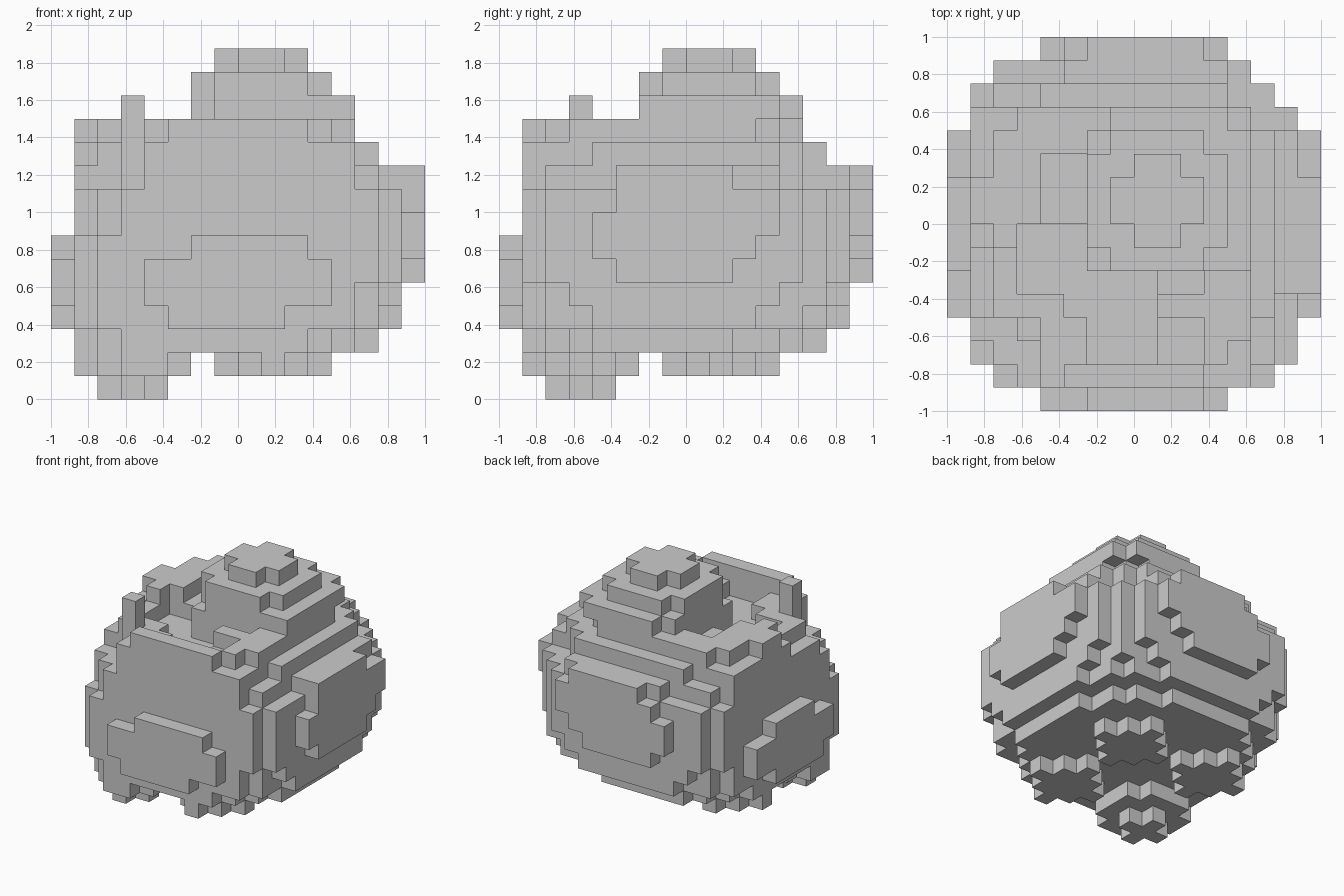
import bpy
import bmesh
from mathutils import Vector

CELL = 0.125
cube = bpy.data.objects.get("Cube")
if cube:
    bpy.data.objects.remove(cube, do_unlink=True)

grey = bpy.data.materials.new("stone grey")
grey.use_nodes = True
grey.diffuse_color = (0.6, 0.6, 0.6, 1)
grey.node_tree.nodes["Principled BSDF"].inputs["Base Color"].default_value = (0.6, 0.6, 0.6, 1)


def box(x0, x1, y0, y1, z0, z1):
    """Block of cells, upper bounds excluded."""
    return {(x, y, z) for x in range(x0, x1) for y in range(y0, y1) for z in range(z0, z1)}


def disc(z, x0, x1, power, y0=None, tilt=0):
    """One layer of cells in a rounded square; a higher power is squarer,
    and tilt makes the low corner squarer than the high one."""
    y0 = x0 if y0 is None else y0
    r = (x1 - x0) / 2

    def inside(x, y):
        u, v = (x + 0.5 - x0 - r) / r, (y + 0.5 - y0 - r) / r
        p = max(power - tilt * (u + v), 1.3)
        return abs(u) ** p + abs(v) ** p <= 1

    return {c for c in box(x0, x1, y0, y0 + x1 - x0, z, z + 1) if inside(c[0], c[1])}


def both(cells):
    """Cells together with their copy mirrored across the x = y diagonal."""
    return cells | {(y, x, z) for x, y, z in cells}


def build(name, cells):
    """Mesh the outer skin of a set of cells."""
    bm = bmesh.new()
    for cell in cells:
        for axis in range(3):
            for side in (0, 1):
                step = list(cell)
                step[axis] += 2 * side - 1
                if tuple(step) in cells:
                    continue
                corner = Vector(cell)
                corner[axis] += side
                u, v = Vector((0, 0, 0)), Vector((0, 0, 0))
                u[(axis + 1) % 3] = v[(axis + 2) % 3] = 1
                ring = [corner, corner + u, corner + u + v, corner + v]
                if side == 0:
                    ring.reverse()
                bm.faces.new([bm.verts.new((p - Vector((8, 8, 0))) * CELL) for p in ring])
    bmesh.ops.remove_doubles(bm, verts=bm.verts, dist=0.001)
    bmesh.ops.dissolve_limit(bm, angle_limit=0.01, verts=bm.verts, edges=bm.edges)
    mesh = bpy.data.meshes.new(name)
    bm.to_mesh(mesh)
    bm.free()
    mesh.materials.append(grey)
    obj = bpy.data.objects.new(name, mesh)
    bpy.context.collection.objects.link(obj)


# Body layers from the bottom up: (end, power, tilt)
layers = [(14, 2.5, 0.4), (15, 3.6, 0.8), (15, 4, 0.7), (15, 5, 0.4), (15, 5, 0),
          (15, 5, -0.5), (15, 5, -0.5), (14, 5, 0.7), (14, 5, 1), (13, 3, 0)]
body = set()
for i, (end, power, tilt) in enumerate(layers):
    body |= disc(i + 2, 1, end, power, tilt=tilt)
body |= both(box(14, 15, 5, 12, 9, 10))

# Steps at the high corner and along the upper sides
body -= both(box(13, 14, 14, 15, 2, 12) | box(13, 14, 1, 4, 10, 11))

# Notched low corner and low rim on the right side
body -= box(1, 4, 1, 4, 9, 12) | box(1, 5, 1, 5, 11, 12) | box(1, 2, 4, 7, 10, 11)
body -= box(1, 4, 4, 7, 11, 12) | box(1, 2, 7, 8, 11, 12) | box(1, 2, 10, 13, 11, 12)

# Trench around two sides of the dome
body -= box(3, 6, 4, 8, 11, 12) | box(4, 6, 8, 11, 11, 12) | box(4, 11, 2, 6, 11, 12)
body -= box(3, 6, 5, 8, 10, 12) | box(6, 9, 2, 6, 10, 12) | box(5, 6, 4, 5, 10, 12)

# Thin corner spike and a block in the trench
body |= box(3, 4, 3, 4, 9, 13) | box(9, 13, 4, 5, 11, 12)
build("body", body)

# Stepped dome on top
build("dome", disc(12, 6, 13, 4) | box(12, 13, 6, 7, 12, 13)
      | disc(13, 6, 12, 3.5) | disc(14, 7, 11, 2.2))

# Feet: a large stepped one at the low corner and three small diamonds
build("front_right_foot", disc(1, 1, 6, 2.4) - both(box(1, 2, 2, 3, 1, 2))
      | disc(0, 2, 5, 1.5))
for name, x, y in (("front_left", 7, 1), ("back_right", 1, 7), ("back_left", 7, 7)):
    build(name + "_foot", disc(1, x, x + 5, 1.3, y))


# Raised plates on the four sides: rows of (start, end) from the lowest layer up
def plate(name, z, rows, along_x, depth):
    cells = set()
    for i, (a, b) in enumerate(rows):
        if along_x:
            cells |= box(a, b, depth, depth + 1, z + i, z + i + 1)
        else:
            cells |= box(depth, depth + 1, a, b, z + i, z + i + 1)
    build(name, cells)


low = [(5, 10), (4, 12), (4, 12)]
high = [(5, 10), (4, 11), (4, 12), (5, 12)]
plate("front_plate", 3, low + [(6, 11)], True, 0)
plate("right_plate", 3, low + [(6, 10)], False, 0)
plate("back_plate", 5, high + [(6, 11)], True, 15)
plate("left_plate", 5, high + [(5, 10)], False, 15)
